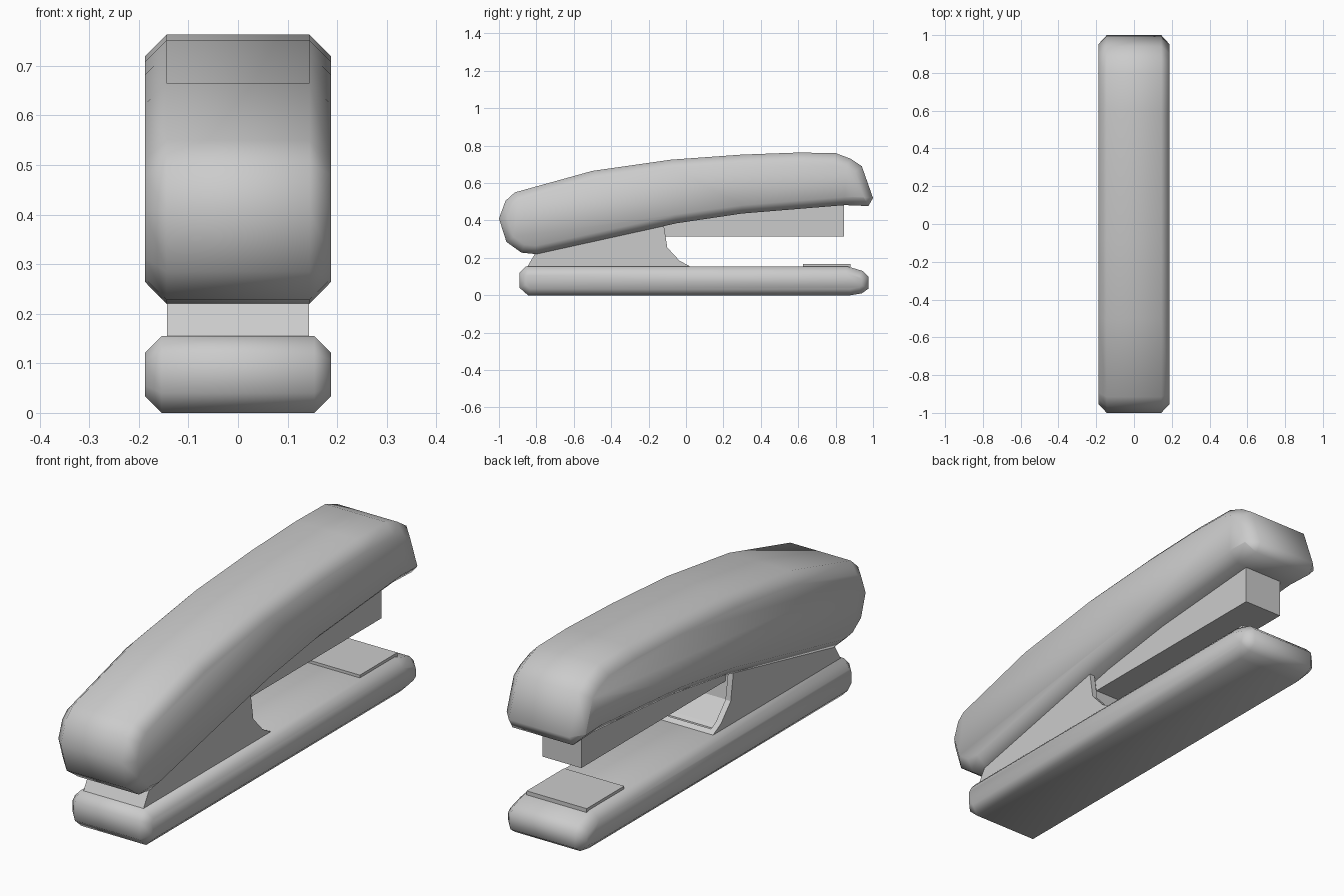
import bpy
import bmesh

cube = bpy.data.objects.get("Cube")
if cube:
    bpy.data.objects.remove(cube, do_unlink=True)

grey = bpy.data.materials.new("plain_grey")
grey.use_nodes = True
colour = (0.6, 0.6, 0.6, 1)
grey.diffuse_color = colour
grey.node_tree.nodes["Principled BSDF"].inputs["Base Color"].default_value = colour


def side_profile(name, points, half_width, chamfer=0.0, recess=None):
    """Extrude a (y, z) outline across x, with optional chamfer and end recess."""
    bm = bmesh.new()
    face = bm.faces.new([bm.verts.new((-half_width, y, z)) for y, z in points])
    out = bmesh.ops.extrude_face_region(bm, geom=[face])
    moved = [v for v in out["geom"] if isinstance(v, bmesh.types.BMVert)]
    bmesh.ops.translate(bm, verts=moved, vec=(2 * half_width, 0, 0))
    bmesh.ops.recalc_face_normals(bm, faces=bm.faces)
    if recess:
        faces = [f for f in bm.faces if abs(f.normal.x) < 0.1 and recess(f)]
        bmesh.ops.inset_region(bm, faces=faces, thickness=0.025, use_even_offset=True)
        bmesh.ops.inset_region(bm, faces=faces, thickness=0.001, depth=-0.025,
                               use_even_offset=True)
    if chamfer:
        rims = [e for e in bm.edges if abs(e.verts[0].co.x - e.verts[1].co.x) < 1e-5]
        bmesh.ops.bevel(bm, geom=rims, offset=chamfer, segments=1, profile=0.5,
                        affect="EDGES", clamp_overlap=False)
        bmesh.ops.remove_doubles(bm, verts=bm.verts, dist=0.002)
        for f in bm.faces:
            f.smooth = True
    mesh = bpy.data.meshes.new(name)
    bm.to_mesh(mesh)
    bm.free()
    mesh.materials.append(grey)
    obj = bpy.data.objects.new(name, mesh)
    bpy.context.collection.objects.link(obj)
    return obj


def box(name, half_width, y0, y1, z0, z1):
    return side_profile(name, [(y0, z0), (y1, z0), (y1, z1), (y0, z1)], half_width)


# Arched handle shell
side_profile("top_handle", [
    (-1.0, .41), (-.965, .505), (-.915, .55), (-.5, .665), (-.08, .725),
    (.3, .752), (.6, .763), (.8, .76), (.88, .73), (.94, .69),
    (1.0, .52), (.975, .477), (.85, .482), (.3, .437), (-.05, .385),
    (-.8, .22), (-.88, .228), (-.96, .285)], 0.188, 0.044)

# Rounded base
side_profile("base", [
    (-.89, .04), (-.89, .12), (-.855, .155), (.86, .155), (.945, .13),
    (.975, .1), (.975, .035), (.94, .01), (.88, 0), (-.845, 0)], 0.188, 0.034)

# Hinge bracket with a recessed, curved rear face
side_profile("hinge_bracket", [
    (-.85, .15), (-.8, .235), (-.13, .41), (-.118, .37),
    (-.1, .255), (-.035, .185), (.02, .155), (.02, .15)], 0.143,
    recess=lambda f: f.normal.y > 0.3 and f.calc_center_median().z > 0.16)

# Staple magazine under the handle, and striking plate on the base
box("staple_magazine", 0.093, -.14, .845, .315, .5)
box("striking_plate", 0.143, .625, .88, .15, .167)
